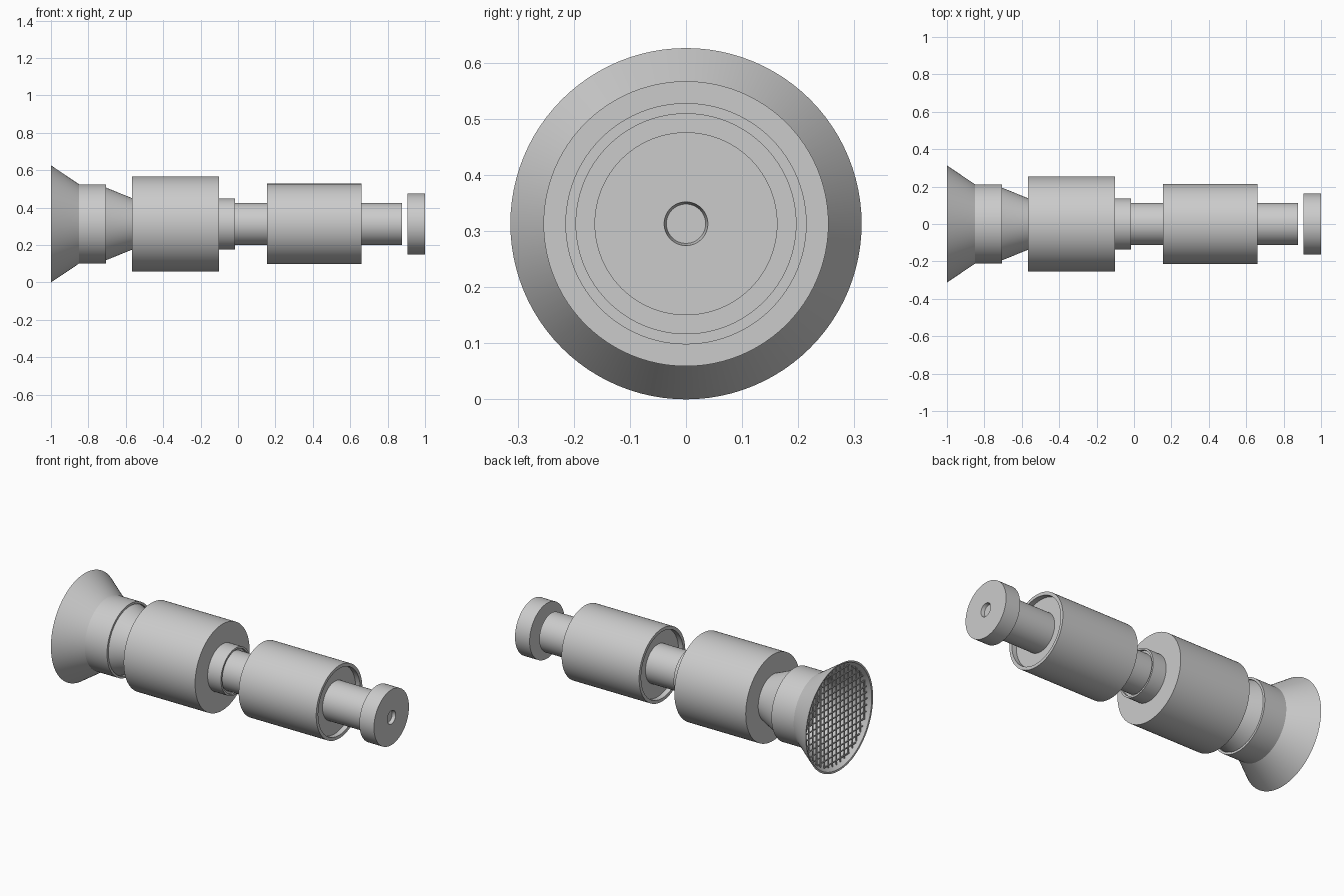
import bpy, bmesh, math
from mathutils import Matrix

cube = bpy.data.objects.get("Cube")
if cube:
    bpy.data.objects.remove(cube)

AXIS_Z = 0.313
SEGMENTS = 96

grey = bpy.data.materials.new("light_grey")
grey.use_nodes = True
COLOUR = (0.6, 0.6, 0.6, 1)
grey.diffuse_color = COLOUR
grey.node_tree.nodes["Principled BSDF"].inputs["Base Color"].default_value = COLOUR


def add_object(name, bm):
    bmesh.ops.recalc_face_normals(bm, faces=bm.faces)
    mesh = bpy.data.meshes.new(name)
    bm.to_mesh(mesh)
    bm.free()
    mesh.materials.append(grey)
    obj = bpy.data.objects.new(name, mesh)
    bpy.context.collection.objects.link(obj)
    return obj


def lathe(name, profile):
    """Spin (x, radius) points, starting and ending on the axis, about the long axis."""
    bm = bmesh.new()
    verts = [bm.verts.new((x, 0, AXIS_Z + r)) for x, r in profile]
    edges = [bm.edges.new(pair) for pair in zip(verts, verts[1:])]
    bmesh.ops.spin(bm, geom=verts + edges, cent=(0, 0, AXIS_Z), axis=(1, 0, 0),
                   angle=2 * math.pi, steps=SEGMENTS)
    bmesh.ops.remove_doubles(bm, verts=bm.verts, dist=1e-5)
    obj = add_object(name, bm)
    bpy.ops.object.select_all(action="DESELECT")
    obj.select_set(True)
    bpy.context.view_layer.objects.active = obj
    bpy.ops.object.shade_smooth_by_angle(angle=math.radians(30))
    return obj


def rod(name, x0, r0, x1, r1):
    return lathe(name, [(x0, 0), (x0, r0), (x1, r1), (x1, 0)])


# Flared horn with a hollow throat and a lipped rear end
lathe("horn", [(-0.73, 0), (-0.73, 0.2), (-0.847, 0.2), (-0.998, 0.303), (-1, 0.313),
               (-0.85, 0.212), (-0.705, 0.212), (-0.705, 0.199), (-0.72, 0.199), (-0.72, 0)])

# Neck, main body and collar
rod("neck", -0.72, 0.2, -0.56, 0.135)
rod("main_body", -0.567, 0.254, -0.102, 0.254)
lathe("collar", [(-0.11, 0), (-0.11, 0.137), (-0.015, 0.137), (-0.015, 0.126),
                 (-0.03, 0.126), (-0.03, 0)])

# Shaft and sleeve with recessed ends
rod("shaft", -0.04, 0.113, 0.877, 0.113)
lathe("sleeve", [(0.185, 0), (0.185, 0.196), (0.155, 0.196), (0.155, 0.215),
                 (0.66, 0.215), (0.66, 0.196), (0.63, 0.196), (0.63, 0)])

# Separate end disc with a small centre socket
lathe("end_disc", [(0.905, 0), (0.905, 0.163), (1, 0.163), (1, 0.039),
                   (0.98, 0.035), (0.98, 0)])

# Crossed bars of the grille, trimmed to the horn mouth
bm = bmesh.new()
PITCH, REACH, BAR = 0.037, 0.284, 0.006
for i in range(-7, 8):
    offset = i * PITCH
    length = 2 * math.sqrt(REACH ** 2 - offset ** 2)
    for place, size in (((-0.98, offset, AXIS_Z), (BAR, BAR, length)),
                        ((-0.98, 0, AXIS_Z + offset), (BAR, length, BAR))):
        bmesh.ops.create_cube(bm, size=1,
                              matrix=Matrix.Translation(place) @ Matrix.Diagonal((*size, 1)))
add_object("grille", bm)
